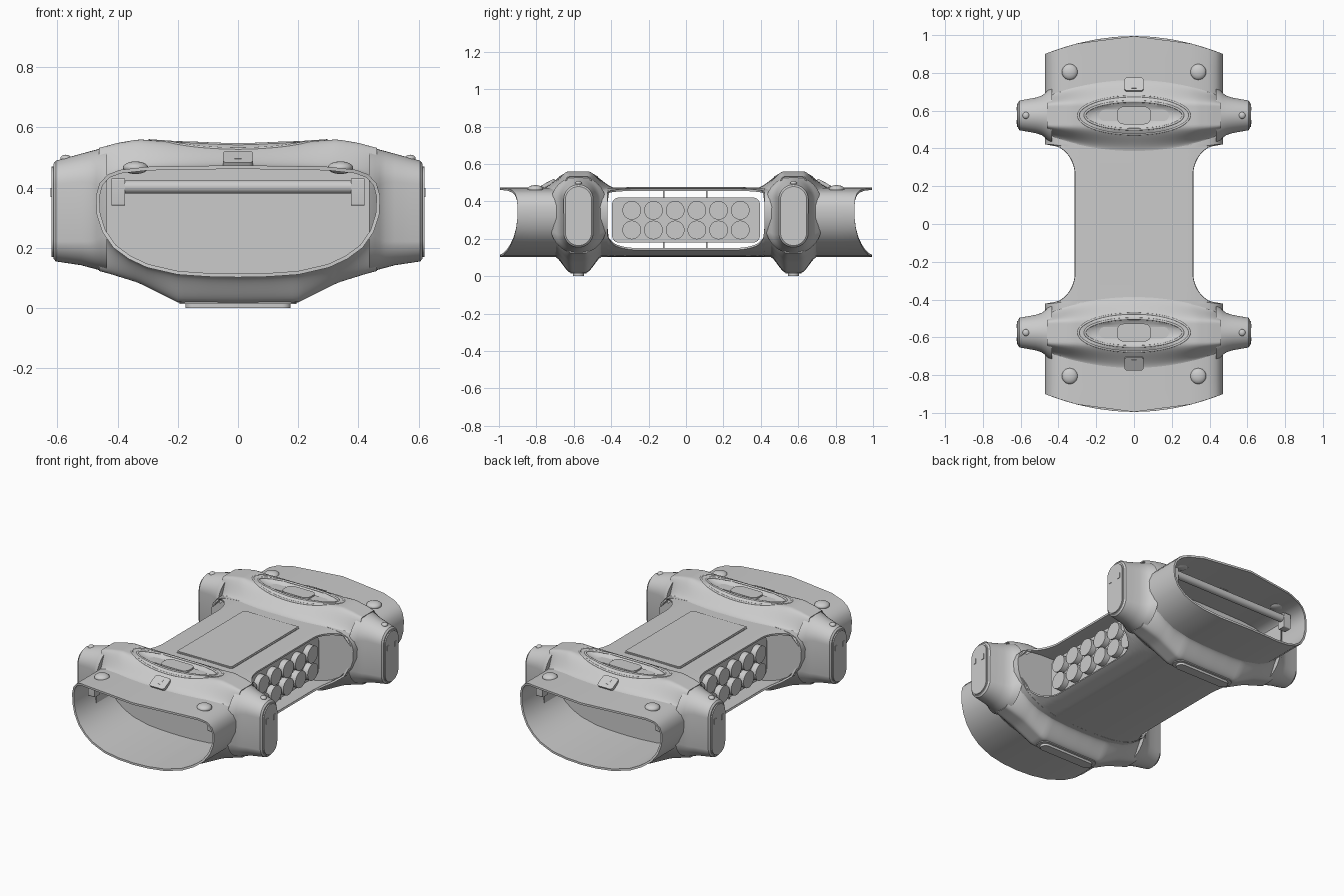
import bpy, bmesh, math
from mathutils import Matrix, Vector

cube = bpy.data.objects.get("Cube")
if cube:
    bpy.data.objects.remove(cube)

grey = bpy.data.materials.new("light_grey")
grey.use_nodes = True
COLOUR = (0.6, 0.6, 0.6, 1)
grey.diffuse_color = COLOUR
grey.node_tree.nodes["Principled BSDF"].inputs["Base Color"].default_value = COLOUR
HIP = 0.575   # distance of each hip from the middle


def interp(x, pts):
    x = abs(x)
    for (a, za), (b, zb) in zip(pts, pts[1:]):
        if x <= b:
            return za + (zb - za) * (x - a) / (b - a)
    return pts[-1][1]


def finish(name, data, thick=0, mirror="", angle=35):
    """Link the part, thicken and mirror it, then shade it."""
    if isinstance(data, bmesh.types.BMesh):
        mesh = bpy.data.meshes.new(name)
        data.to_mesh(mesh)
        data.free()
        data = mesh
    data.materials.append(grey)
    ob = bpy.data.objects.new(name, data)
    bpy.context.scene.collection.objects.link(ob)
    if thick:
        mod = ob.modifiers.new("wall", "SOLIDIFY")
        mod.thickness, mod.offset = thick, 0
    if mirror:
        mod = ob.modifiers.new("twin", "MIRROR")
        mod.use_axis = ["x" in mirror, "y" in mirror, False]
        mod.use_mirror_merge = False
    bpy.ops.object.select_all(action="DESELECT")
    ob.select_set(True)
    bpy.context.view_layer.objects.active = ob
    bpy.ops.object.convert(target="MESH")
    bpy.ops.object.shade_smooth_by_angle(angle=math.radians(angle))
    return ob


def sheet(name, rows, closed=False, caps=False, **kw):
    """Skin a list of point rows."""
    bm = bmesh.new()
    grid = [[bm.verts.new(p) for p in row] for row in rows]
    n = len(rows[0])
    for r, s in zip(grid, grid[1:]):
        for i in range(n if closed else n - 1):
            j = (i + 1) % n
            bm.faces.new((r[i], r[j], s[j], s[i]))
    if caps:
        bm.faces.new(grid[0])
        bm.faces.new(grid[-1])
        bmesh.ops.recalc_face_normals(bm, faces=bm.faces)
    return finish(name, bm, **kw)


def pad(name, loc, size, r, axis, tilt=0, **kw):
    """Box whose edges along one axis are rounded."""
    bm = bmesh.new()
    bmesh.ops.create_cube(bm, size=1, matrix=Matrix.Diagonal((*size, 1)))
    edges = [e for e in bm.edges
             if abs((e.verts[1].co - e.verts[0].co).normalized()[axis]) > 0.9]
    if r:
        bmesh.ops.bevel(bm, geom=edges, offset=r, segments=6, profile=0.5, affect="EDGES")
    bm.transform(Matrix.Translation(loc) @ Matrix.Rotation(tilt, 4, "X"))
    return finish(name, bm, **kw)


def rod(bm, loc, radius, length):
    bmesh.ops.create_cone(bm, cap_ends=True, segments=32, radius1=radius, radius2=radius,
                          depth=length, matrix=Matrix.Translation(loc) @ Matrix.Rotation(math.pi / 2, 4, "Y"))


def dome(name, loc, r, h, **kw):
    bm = bmesh.new()
    bmesh.ops.create_uvsphere(bm, u_segments=24, v_segments=12, radius=1,
                              matrix=Matrix.Translation(loc) @ Matrix.Diagonal((r, r, h, 1)))
    return finish(name, bm, **kw)


# Body cross-section and hip crest heights
TOP = [(0, .468), (.3, .463), (.39, .453), (.43, .438), (.455, .41), (.466, .37)]
BOT = [(0, .108), (.1, .11), (.2, .117), (.3, .14), (.36, .168), (.41, .205), (.445, .255), (.463, .31)]
CREST = [(0, .545), (.2, .548), (.33, .557), (.4, .545), (.5, .518), (.62, .485)]
KEEL = [(0, .02), (.2, .022), (.27, .057), (.33, .087), (.42, .115), (.52, .142), (.62, .157)]


def bell(d, flat, skirt):
    t = min(1, max(0, (abs(d) - flat) / (skirt - flat)))
    return 1 - t * t * (3 - 2 * t)


def top_skirt(x):
    return 0.2 - 0.1 * (x / 0.47) ** 2


def hip_top(x, d):
    base = interp(x, TOP) + 0.001
    z = base + (interp(x, CREST) - base) * bell(d, 0.055, top_skirt(x))
    return z - 0.03 * math.sqrt(max(0, 1 - (x / 0.26) ** 2 - (d / 0.07) ** 2))


def hip_bottom(x, d):
    base = interp(x, BOT) - 0.001
    return base + (interp(x, KEEL) - base) * bell(d, 0.035, 0.13)


half = [(x, z) for x, z in TOP] + [(x, z) for x, z in reversed(BOT)]
section = half + [(-x, z) for x, z in reversed(half[1:-1])]

# Open-ended nose shells with bowed rims
rows = []
for i in range(7):
    k = i / 6
    rows.append([(x, 0.42 + k * (0.575 - 0.095 * (x / 0.466) ** 2), z) for x, z in section])
sheet("nose_shell", rows, closed=True, thick=0.012, mirror="y")

# Inner walls closing the nose and the battery bay
for name, y in (("nose_bulkhead", 0.56), ("bay_wall", 0.425)):
    bm = bmesh.new()
    bm.faces.new([bm.verts.new((x * 0.99, y, z)) for x, z in section])
    finish(name, bm, thick=0.01, mirror="y")

# Swollen hip covers above and below
xs = [-0.46 + 0.02 * i for i in range(47)]
us = [-1 + i / 16 for i in range(33)]
sheet("hip_cover_top", [[(x, HIP + u * top_skirt(x), hip_top(x, u * top_skirt(x))) for u in us]
                        for x in xs], thick=0.006, mirror="y")
sheet("hip_cover_bottom", [[(x, HIP + u * 0.13, hip_bottom(x, u * 0.13)) for u in us]
                           for x in xs], thick=0.006, mirror="y")

# Hip arms reaching out sideways
rows = []
for x, r in ((.435, .15), (.455, .135), (.47, .118), (.49, .104), (.52, .094),
             (.57, .085), (.605, .079), (.613, .07)):
    shrink = 0.008 if x > 0.61 else 0
    zt, zb = interp(x, CREST) - shrink, interp(x, KEEL) + shrink
    ring = []
    for i in range(40):
        a = 2 * math.pi * i / 40
        c, s = math.cos(a), math.sin(a)
        side = 1 if s >= 0 else -1
        mid = (zt - r) if side > 0 else (zb + r)
        ring.append((x, HIP + r * c, mid + r * s))
    rows.append(ring)
sheet("hip_arm", rows, closed=True, caps=True, mirror="xy")
pad("arm_end_cap", (0.613, HIP, 0.32), (0.014, 0.125, 0.30), 0.06, 0, mirror="xy")
for dy in (-0.035, 0.035):
    pad("cap_slot", (0.62, HIP + dy, 0.383), (0.006, 0.02, 0.03), 0, 0, mirror="xy")
dome("arm_stud", (0.572, HIP, 0.497), 0.018, 0.012, mirror="xy")

# Raised lips and handle in the oval recess
for name, rx, ry in (("recess_outer_lip", 0.295, 0.1), ("recess_inner_lip", 0.26, 0.074)):
    curve = bpy.data.curves.new(name, "CURVE")
    curve.dimensions = "3D"
    curve.bevel_depth = 0.006
    line = curve.splines.new("POLY")
    line.points.add(63)
    line.use_cyclic_u = True
    for i, p in enumerate(line.points):
        a = 2 * math.pi * i / 64
        x, d = rx * math.cos(a), ry * math.sin(a)
        p.co = (x, HIP + d, hip_top(x, d), 1)
    finish(name, curve, mirror="y")
pad("handle_bar", (0, HIP, 0.522), (0.37, 0.06, 0.02), 0.029, 2, mirror="y")
pad("handle_grip", (0, HIP, 0.527), (0.18, 0.094, 0.028), 0.035, 2, mirror="y")

# Feet, top button and nose studs
pad("foot_pad", (0, HIP, 0.02), (0.35, 0.058, 0.04), 0.028, 2, mirror="y")
pad("foot_collar", (0, HIP, 0.024), (0.39, 0.085, 0.02), 0.04, 2, mirror="y")
pad("button_plate", (0, 0.735, 0.491), (0.1, 0.08, 0.025), 0.015, 2, tilt=-0.5, mirror="y")
pad("button_key", (0, 0.735, 0.503), (0.024, 0.04, 0.006), 0, 2, tilt=-0.5, mirror="y")
dome("nose_stud", (0.34, 0.805, 0.466), 0.042, 0.021, mirror="xy")

# Cross bar inside each nose
bm = bmesh.new()
rod(bm, (0, 0.8, 0.402), 0.022, 0.76)
finish("cross_bar", bm, mirror="y")
pad("bar_bracket", (0.397, 0.8, 0.385), (0.045, 0.05, 0.09), 0.006, 0, mirror="xy")


# Waisted middle panels
def waist(y):
    a = min(1, max(0, (abs(y) - 0.26) / 0.165))
    return 0.312 + 0.152 * (1 - math.sqrt(1 - a * a))


ys = [-0.425 + 0.85 * i / 80 for i in range(81)]
for name, line in (("waist_top", TOP), ("waist_bottom", BOT)):
    sheet(name, [[(u * waist(y), y, interp(u * waist(y), line)) for u in us] for y in ys], thick=0.011)
pad("lid_groove_frame", (0, 0, 0.472), (0.372, 0.65, 0.006), 0.015, 2)
pad("lid", (0, 0, 0.474), (0.356, 0.634, 0.008), 0.012, 2)

# Battery pack with two rows of cells
pad("battery_block", (0, 0, 0.3), (0.52, 0.79, 0.24), 0.035, 0)
bm = bmesh.new()
for i in range(6):
    for z in (0.247, 0.352):
        rod(bm, (0, (i - 2.5) * 0.116, z), 0.05, 0.59)
finish("battery_cells", bm)
for y in (-0.12, 0.11):
    for z in (0.44, 0.157):
        pad("pack_post", (0.2, y, z), (0.012, 0.008, 0.06), 0, 2, mirror="x")
